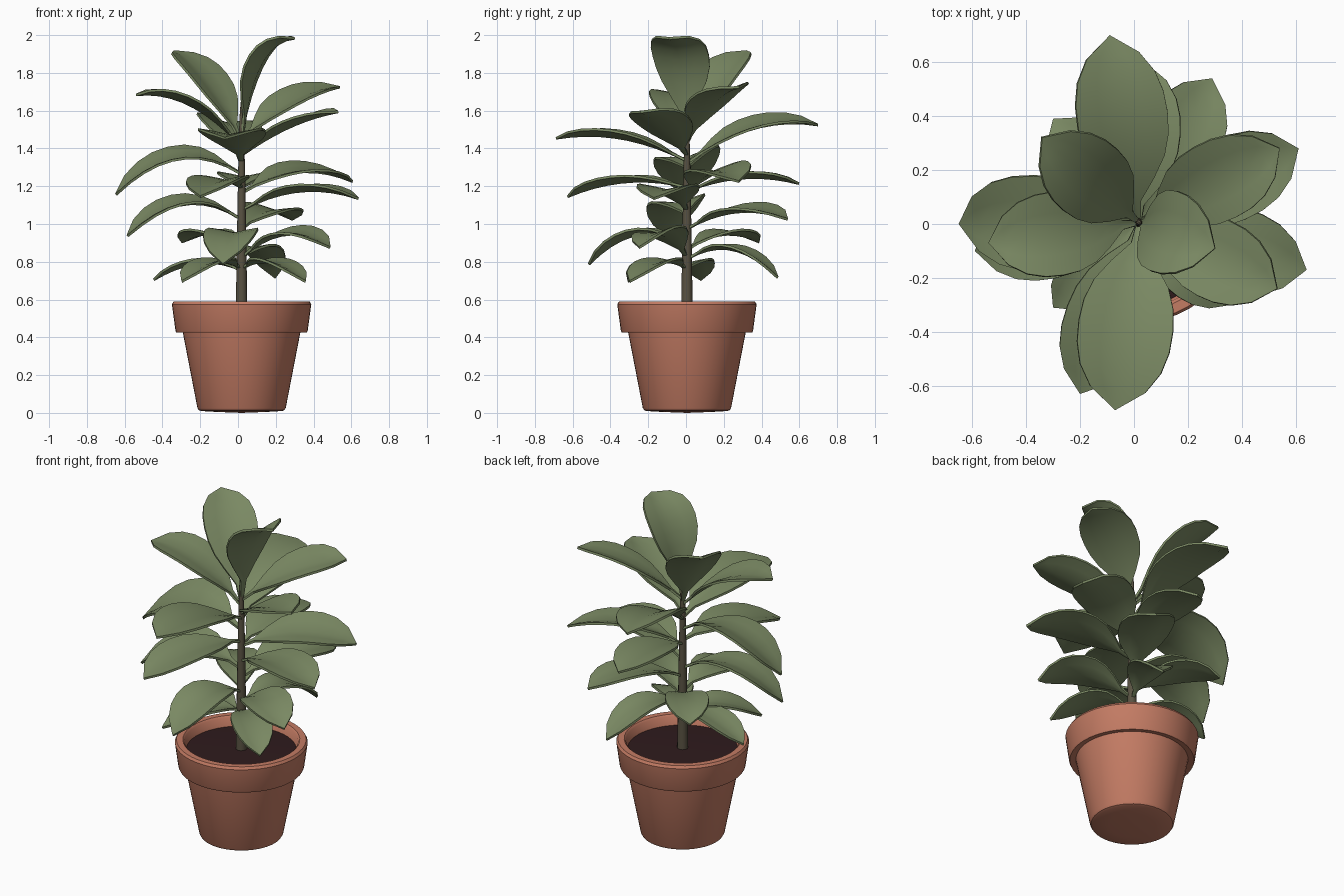
import bpy, bmesh, math
from mathutils import Vector

cube = bpy.data.objects.get("Cube")
if cube:
    bpy.data.objects.remove(cube, do_unlink=True)

AXIS = Vector((0.019, 0.005, 0))


def material(name, colour):
    mat = bpy.data.materials.new(name)
    mat.use_nodes = True
    mat.diffuse_color = (*colour, 1)
    mat.node_tree.nodes["Principled BSDF"].inputs["Base Color"].default_value = (*colour, 1)
    return mat


terracotta = material("terracotta", (0.55, 0.2, 0.127))
soil_brown = material("soil brown", (0.028, 0.011, 0.012))
bark = material("bark", (0.10, 0.085, 0.055))
leaf_green = material("leaf green", (0.195, 0.25, 0.125))


def finish(bm, name, mat, angle):
    """Turn a bmesh into a shaded object with one material."""
    bmesh.ops.recalc_face_normals(bm, faces=bm.faces)
    mesh = bpy.data.meshes.new(name)
    bm.to_mesh(mesh)
    bm.free()
    mesh.materials.append(mat)
    obj = bpy.data.objects.new(name, mesh)
    bpy.context.collection.objects.link(obj)
    bpy.ops.object.select_all(action="DESELECT")
    obj.select_set(True)
    bpy.context.view_layer.objects.active = obj
    bpy.ops.object.shade_smooth_by_angle(angle=math.radians(angle))
    return obj


def lathe(name, profile, mat, steps):
    """Revolve a (radius, height) profile about the plant's axis."""
    bm = bmesh.new()
    verts = [bm.verts.new(AXIS + Vector((r, 0, z))) for r, z in profile]
    edges = [bm.edges.new(pair) for pair in zip(verts, verts[1:])]
    bmesh.ops.spin(bm, geom=verts + edges, cent=AXIS, axis=(0, 0, 1),
                   angle=math.tau, steps=steps, use_merge=True)
    bmesh.ops.remove_doubles(bm, verts=bm.verts, dist=0.0002)
    return finish(bm, name, mat, 35)


# Pot with a thick overhanging rim, hollow above the soil
lathe("pot", [(0, 0), (0.13, 0.005), (0.215, 0.01), (0.227, 0.015), (0.234, 0.027),
              (0.312, 0.43), (0.345, 0.425), (0.35, 0.435), (0.369, 0.575),
              (0.36, 0.59), (0.325, 0.59), (0.315, 0.58), (0.30, 0.5), (0, 0.5)],
      terracotta, 48)
lathe("soil", [(0.303, 0.51), (0.306, 0.53), (0, 0.535)], soil_brown, 48)

# Tapering stem running up into a thin pointed shoot
lathe("stem", [(0, 0.51), (0.031, 0.52), (0.025, 0.9), (0.019, 1.25),
               (0.013, 1.5), (0.009, 1.6), (0, 1.69)], bark, 12)

OUTLINE = (0.05, 0.11, 0.48, 0.79, 0.95, 1.0, 0.98, 0.86, 0.58, 0)
ACROSS = ((-1, 1), (-0.5, 0.55), (0, 0), (0.5, 0.55), (1, 1))


def leaf(name, x, y, tip_z, mid_z, base_z, half_width, roll=0):
    """Arching blade folded along its midrib; positive roll lowers its right edge."""
    base = Vector((AXIS.x, AXIS.y, base_z))
    tip = Vector((x, y, tip_z))
    run = Vector((x - base.x, y - base.y, 0))
    side = Vector((-run.y, run.x, 0)).normalized()
    # steep leaves climb first and bend outwards later
    bend = base + run * 0.5 * min(1, run.length / 0.5) ** 2
    bend.z = 2 * mid_z - (base_z + tip_z) / 2

    bm = bmesh.new()
    rows = []
    last = len(OUTLINE) - 1
    for i, width in enumerate(OUTLINE):
        t = i / last
        point = base * (1 - t) ** 2 + bend * 2 * t * (1 - t) + tip * t * t
        along = ((bend - base) * (1 - t) + (tip - bend) * t).normalized()
        up = along.cross(side)
        w = width * half_width
        rows.append([bm.verts.new(point + side * w * u + up * w * (0.2 * lift + roll * u))
                     for u, lift in ACROSS])
    for low, high in zip(rows, rows[1:]):
        for j in range(len(ACROSS) - 1):
            bm.faces.new((low[j], low[j + 1], high[j + 1], high[j]))
    bmesh.ops.remove_doubles(bm, verts=bm.verts, dist=0.0005)
    bmesh.ops.recalc_face_normals(bm, faces=bm.faces)
    bmesh.ops.solidify(bm, geom=bm.faces[:], thickness=0.013)
    finish(bm, name, leaf_green, 25)


# Each leaf: tip x, y, z, middle height, base height, half width, optional roll
TIERS = {
    "crown_leaf": [
        (0.30, -0.09, 1.99, 1.85, 1.47, 0.155),
        (-0.34, 0.32, 1.92, 1.75, 1.44, 0.15),
        (-0.54, -0.07, 1.69, 1.64, 1.42, 0.155),
        (0.54, 0.28, 1.73, 1.65, 1.45, 0.15, 0.15),
    ],
    "upper_leaf": [
        (0.53, -0.24, 1.6, 1.52, 1.37, 0.15, 0.1),
        (-0.07, -0.69, 1.46, 1.46, 1.34, 0.175),
        (-0.09, 0.70, 1.53, 1.51, 1.33, 0.168, 0.15),
        (-0.65, 0.0, 1.16, 1.35, 1.27, 0.175, -0.2),
    ],
    "middle_leaf": [
        (0.61, 0.28, 1.23, 1.28, 1.17, 0.155, 0.15),
        (0.64, -0.17, 1.14, 1.18, 1.08, 0.155),
        (-0.20, -0.63, 1.15, 1.23, 1.2, 0.15),
        (0.04, 0.60, 1.22, 1.25, 1.18, 0.14),
        (0.29, 0.54, 1.03, 1.07, 0.98, 0.15, 0.1),
        (-0.59, -0.1, 0.94, 1.11, 1.03, 0.15, -0.15),
    ],
    "lower_leaf": [
        (0.49, -0.25, 0.88, 0.95, 0.83, 0.125, 0.15),
        (-0.08, -0.52, 0.79, 0.95, 0.89, 0.14),
        (-0.30, 0.39, 0.91, 0.95, 0.87, 0.12),
        (-0.45, 0.08, 0.71, 0.80, 0.76, 0.1),
        (-0.30, -0.31, 0.7, 0.80, 0.77, 0.11),
        (0.20, 0.49, 0.72, 0.87, 0.82, 0.11),
        (0.36, -0.30, 0.7, 0.80, 0.77, 0.11),
    ],
}
for tier, blades in TIERS.items():
    for number, blade in enumerate(blades, 1):
        leaf(f"{tier}_{number}", *blade)
